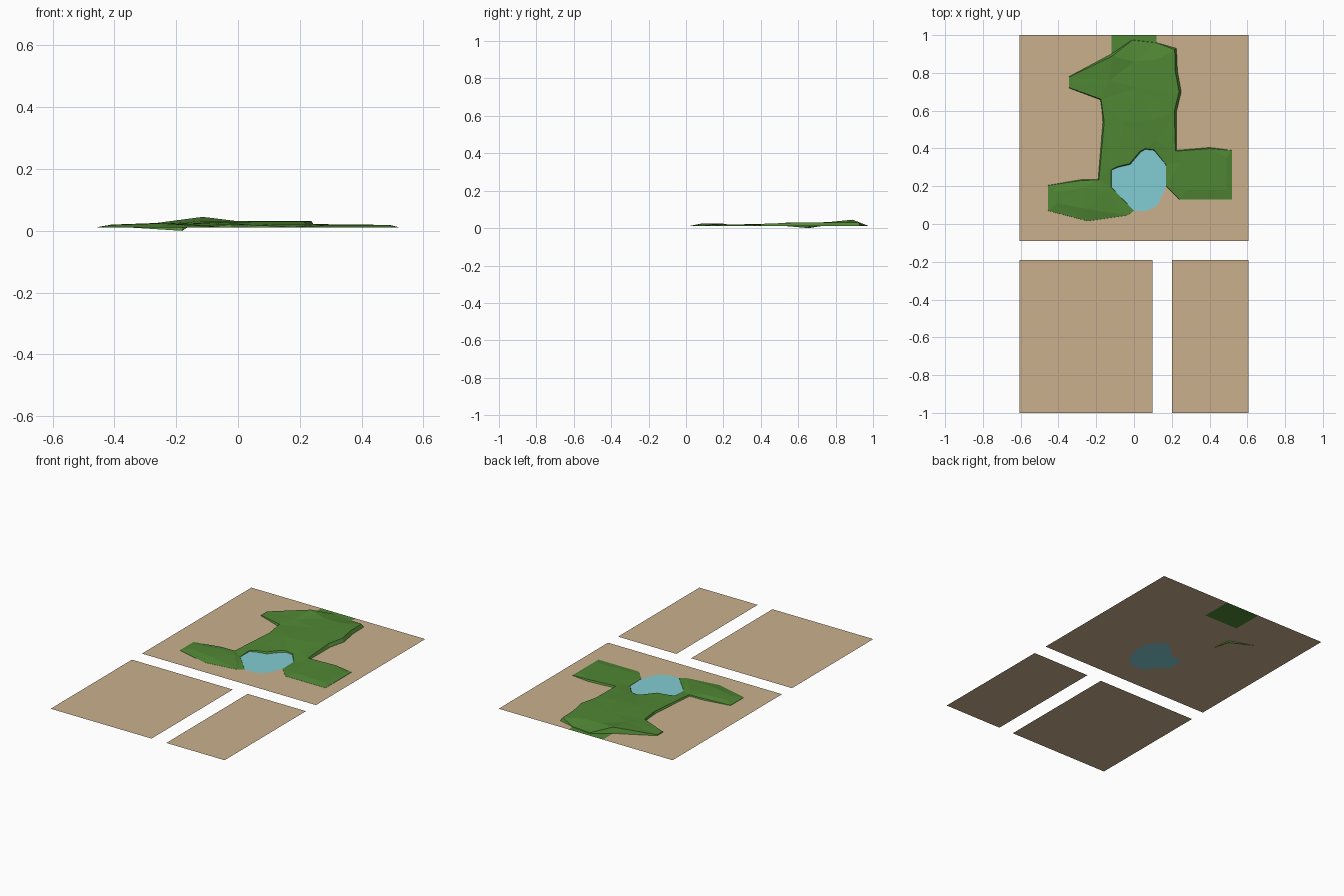
import bpy, bmesh
from mathutils import Vector
from mathutils.geometry import delaunay_2d_cdt

if "Cube" in bpy.data.objects:
    bpy.data.objects.remove(bpy.data.objects["Cube"])

GROUND = 0.01


def material(name, rgb):
    m = bpy.data.materials.new(name)
    m.diffuse_color = (*rgb, 1)
    m.use_nodes = True
    m.node_tree.nodes["Principled BSDF"].inputs["Base Color"].default_value = m.diffuse_color
    return m


SAND = material("sand_brown", (0.597, 0.434, 0.27))
GRASS = material("grass_green", (0.08, 0.242, 0.034))
WATER = material("water_blue", (0.223, 0.61, 0.658))


def finish(name, bm, mat):
    # make every face look upward or outward, then link the object
    me = bpy.data.meshes.new(name)
    bm.to_mesh(me)
    bm.free()
    me.materials.append(mat)
    ob = bpy.data.objects.new(name, me)
    bpy.context.collection.objects.link(ob)
    return ob


def sheet(name, mat, *loops):
    # flat sheet: first loop is the outline, the others are holes
    bm = bmesh.new()
    for loop in loops:
        vs = [bm.verts.new((x, y, GROUND)) for x, y in loop]
        for a, b in zip(vs, vs[1:] + vs[:1]):
            bm.edges.new((a, b))
    bmesh.ops.triangle_fill(bm, edges=bm.edges[:], use_beauty=True, normal=(0, 0, 1))
    for f in bm.faces:
        f.normal_update()
        if f.normal.z < 0:
            f.normal_flip()
    return finish(name, bm, mat)


def rect(x0, x1, y0, y1):
    return [(x0, y0), (x1, y0), (x1, y1), (x0, y1)]


# pond outline, clockwise from the south-west shore
pond = [(0.0, 0.07), (-0.12, 0.195), (-0.12, 0.285), (-0.085, 0.3), (-0.02, 0.315),
        (0.035, 0.38), (0.06, 0.395), (0.105, 0.39), (0.168, 0.315), (0.17, 0.2),
        (0.125, 0.1), (0.07, 0.07)]

# ground sheets; the large one has a notch for the lawn and a hole for the pond
big = [(-0.607, -0.09), (0.607, -0.09), (0.607, 1), (0.12, 1), (0.12, 0.8),
       (-0.12, 0.8), (-0.12, 1), (-0.607, 1)]
sheet("north_ground", SAND, big, pond)
sheet("south_west_ground", SAND, rect(-0.607, 0.097, -1, -0.19))
sheet("south_east_ground", SAND, rect(0.2, 0.607, -1, -0.19))
sheet("back_lawn", GRASS, rect(-0.12, 0.12, 0.8, 1))
sheet("pond_water", WATER, pond)

# hill rim, clockwise: x, y, height of the top edge
rim = [(-0.01, 0.975, 0.013), (0.12, 0.96, 0.012), (0.225, 0.93, 0.03),
       (0.23, 0.81, 0.031), (0.25, 0.70, 0.031), (0.225, 0.595, 0.03),
       (0.225, 0.39, 0.022), (0.40, 0.405, 0.02), (0.52, 0.39, 0.012),
       (0.52, 0.13, 0.011), (0.24, 0.13, 0.011), (0.17, 0.2, 0.011),
       (0.168, 0.315, 0.012), (0.105, 0.39, 0.016), (0.06, 0.395, 0.018),
       (0.035, 0.38, 0.02), (-0.02, 0.315, 0.02), (-0.085, 0.30, 0.018),
       (-0.12, 0.285, 0.015), (-0.12, 0.195, 0.012), (0.0, 0.07, 0.011),
       (-0.035, 0.045, 0.011), (-0.245, 0.015, 0.011), (-0.455, 0.07, 0.011),
       (-0.455, 0.205, 0.012), (-0.28, 0.235, 0.018), (-0.19, 0.235, 0.018),
       (-0.165, 0.54, 0.022), (-0.18, 0.655, 0.024), (-0.345, 0.72, 0.014),
       (-0.345, 0.78, 0.015), (-0.12, 0.90, 0.045)]
DIP = 28  # the rim point whose foot drops to z = 0
# bumps inside the rim
bumps = [(0.0, 0.86, 0.031), (0.12, 0.87, 0.03), (-0.13, 0.76, 0.032), (0.02, 0.72, 0.031),
         (0.10, 0.55, 0.03), (-0.05, 0.54, 0.028), (-0.08, 0.40, 0.021), (0.12, 0.44, 0.022),
         (-0.15, 0.18, 0.021), (-0.25, 0.08, 0.024), (-0.27, 0.19, 0.025),
         (-0.41, 0.11, 0.019), (-0.41, 0.17, 0.02),
         (0.49, 0.35, 0.019), (0.49, 0.18, 0.018), (0.28, 0.18, 0.018), (0.25, 0.33, 0.021)]


def hill():
    n = len(rim)
    tops = []
    for i, (x, y, z) in enumerate(rim):
        # lean the top edge inward in proportion to its height
        p, q = Vector(rim[i - 1][:2]), Vector(rim[(i + 1) % n][:2])
        d = (q - p).normalized()
        lean = 0.012 * min(1, (z - GROUND) / 0.02)
        tops.append((x + d.y * lean, y - d.x * lean, z))
    pts = tops + bumps
    co, _, faces, src, _, _ = delaunay_2d_cdt(
        [Vector(p[:2]) for p in pts], [], [list(range(n))[::-1]], 1, 1e-5)
    bm = bmesh.new()
    top = [bm.verts.new((c.x, c.y, pts[s[0]][2] if s else 0.02)) for c, s in zip(co, src)]
    for f in faces:
        face = bm.faces.new([top[i] for i in f])
        face.normal_update()
        if face.normal.z < 0:
            face.normal_flip()
    # sloping side walls down to the ground
    ring = {s: v for v, ss in zip(top, src) for s in ss}
    foot = [bm.verts.new((x, y, 0 if i == DIP else GROUND + 0.0003))
            for i, (x, y, z) in enumerate(rim)]
    for i in range(n):
        j = (i + 1) % n
        bm.faces.new((ring[i], ring[j], foot[j], foot[i]))
    for f in bm.faces:
        f.smooth = False
    bmesh.ops.recalc_face_normals(bm, faces=bm.faces[:])
    bm.normal_update()
    if sum(f.normal.z * f.calc_area() for f in bm.faces) < 0:
        bmesh.ops.reverse_faces(bm, faces=bm.faces[:])
    return finish("grassy_hill", bm, GRASS)


hill()
